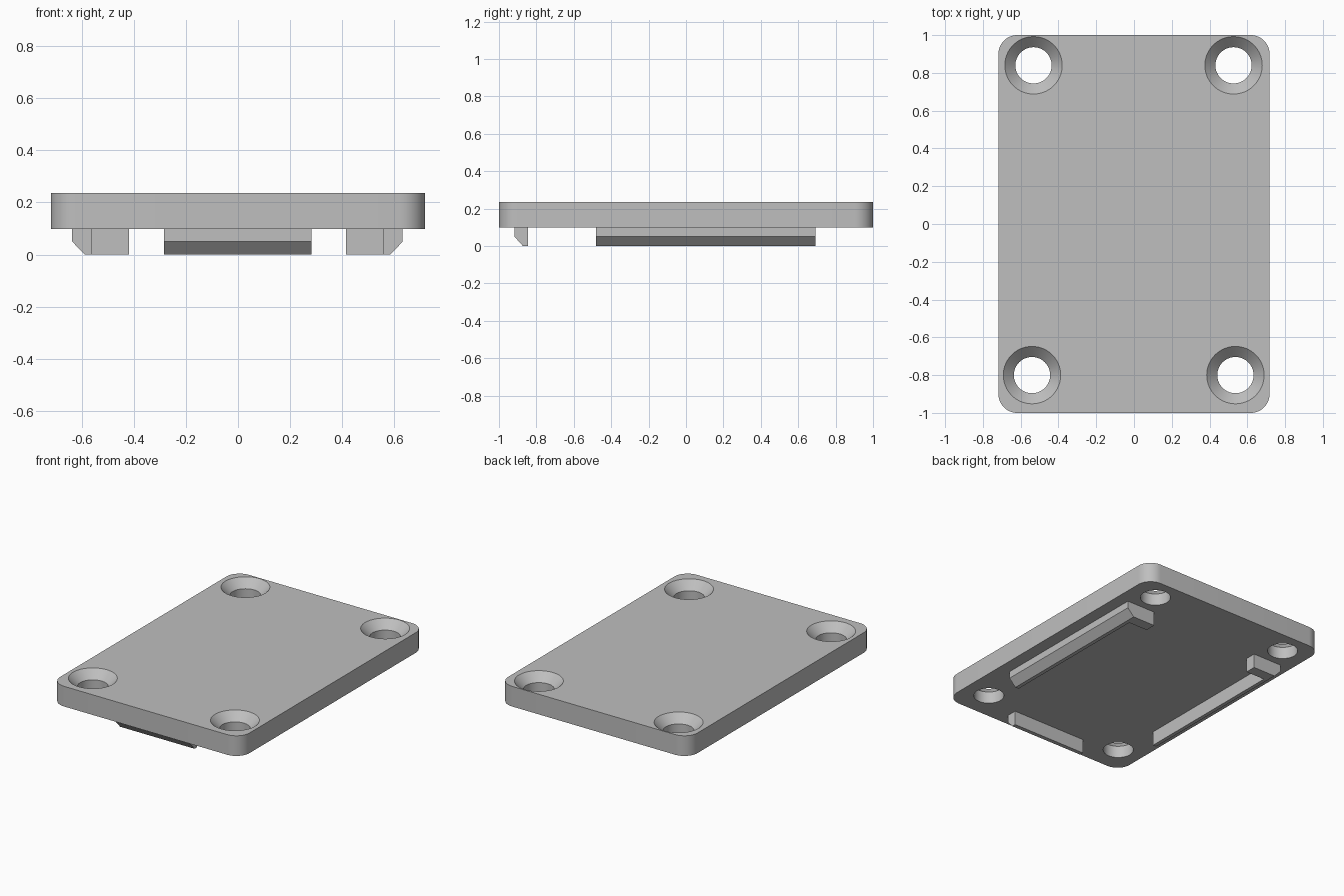
import bpy, bmesh, math

if "Cube" in bpy.data.objects:
    bpy.data.objects.remove(bpy.data.objects["Cube"])

Z_TOP, Z_PLATE, Z_BEVEL = 0.236, 0.098, 0.05
SEG = 64

grey = bpy.data.materials.new("grey plastic")
grey.diffuse_color = (0.52, 0.52, 0.52, 1)
grey.use_nodes = True
grey.node_tree.nodes["Principled BSDF"].inputs["Base Color"].default_value = grey.diffuse_color


def loft(name, rings):
    """Join stacked outlines into one closed solid."""
    bm = bmesh.new()
    loops = [[bm.verts.new(p) for p in ring] for ring in rings]
    n = len(loops[0])
    for a, b in zip(loops, loops[1:]):
        for i in range(n):
            j = (i + 1) % n
            bm.faces.new((a[i], a[j], b[j], b[i]))
    bm.faces.new(loops[0][::-1])
    bm.faces.new(loops[-1])
    bmesh.ops.recalc_face_normals(bm, faces=bm.faces)
    mesh = bpy.data.meshes.new(name)
    bm.to_mesh(mesh)
    bm.free()
    mesh.materials.append(grey)
    obj = bpy.data.objects.new(name, mesh)
    bpy.context.collection.objects.link(obj)
    return obj


def flat(outline, z):
    return [(x, y, z) for x, y in outline]


def circle(x, y, r, z):
    return [(x + r * math.cos(2 * math.pi * i / SEG),
             y + r * math.sin(2 * math.pi * i / SEG), z) for i in range(SEG)]


# Rounded base plate
R, HX, HY, STEPS = 0.1, 0.718, 1.0, 12
outline = []
for k, (sx, sy) in enumerate([(1, 1), (-1, 1), (-1, -1), (1, -1)]):
    for i in range(STEPS + 1):
        a = math.pi / 2 * (k + i / STEPS)
        outline.append((sx * (HX - R) + R * math.cos(a),
                        sy * (HY - R) + R * math.sin(a)))
plate = loft("base_plate", [flat(outline, Z_PLATE), flat(outline, Z_TOP)])

# Countersunk screw holes, cut through the plate
for x, y in [(-0.532, 0.84), (0.527, 0.84), (-0.54, -0.80), (0.537, -0.80)]:
    r, big, over = 0.096, 0.152, 0.02
    depth = big - r
    cutter = loft("hole_cutter", [
        circle(x, y, r, Z_PLATE - 0.05),
        circle(x, y, r, Z_TOP - depth),
        circle(x, y, big + over, Z_TOP + over)])
    cutter.hide_render = True
    mod = plate.modifiers.new("hole", 'BOOLEAN')
    mod.operation, mod.solver, mod.object = 'DIFFERENCE', 'EXACT', cutter
    bpy.context.view_layer.objects.active = plate
    bpy.ops.object.modifier_apply(modifier=mod.name)
    bpy.data.objects.remove(cutter)

bpy.ops.object.select_all(action='DESELECT')
plate.select_set(True)
bpy.context.view_layer.objects.active = plate
bpy.ops.object.shade_smooth_by_angle(angle=math.radians(30))


# Side rails: L-shaped, hooked inward at the back, bevelled on the outer lower edge
def rail_outline(side, outer):
    pts = [(outer, -0.481), (outer, 0.693), (0.416, 0.693),
           (0.416, 0.618), (0.56, 0.618), (0.56, -0.481)]
    return [(side * x - 0.002, y) for x, y in pts]


for name, side in (("left_rail", -1), ("right_rail", 1)):
    loft(name, [flat(rail_outline(side, 0.586), 0),
                flat(rail_outline(side, 0.634), Z_BEVEL),
                flat(rail_outline(side, 0.634), Z_PLATE)])


# Front locating bar, bevelled on the outer lower edge
def bar_outline(front):
    return [(-0.283, front), (0.281, front), (0.281, -0.844), (-0.283, -0.844)]


loft("front_bar", [flat(bar_outline(-0.872), 0),
                   flat(bar_outline(-0.917), Z_BEVEL),
                   flat(bar_outline(-0.917), Z_PLATE)])
